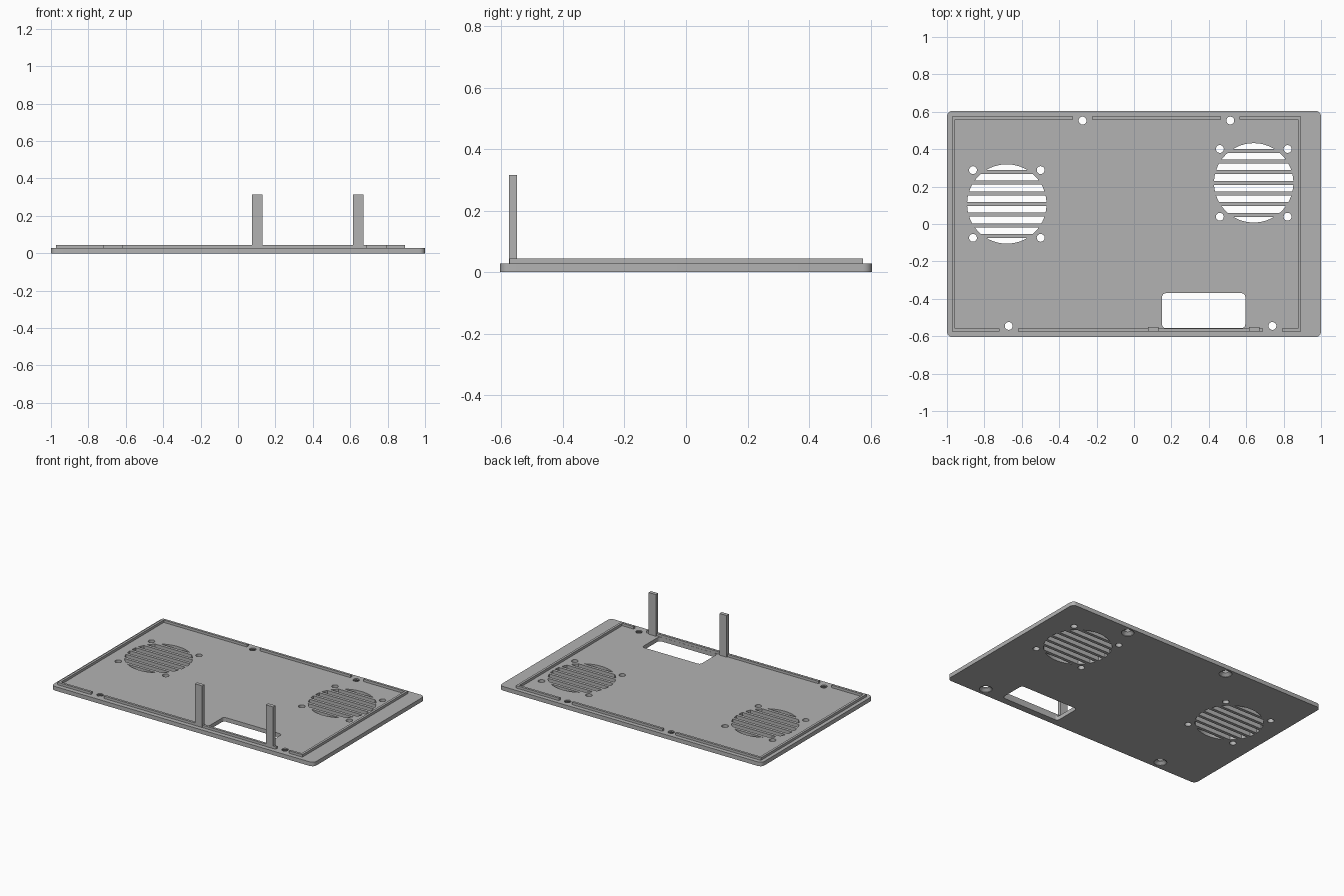
import bpy, bmesh
from math import sin, cos, pi, asin, sqrt

if "Cube" in bpy.data.objects:
    bpy.data.objects.remove(bpy.data.objects["Cube"])

PLATE_Z, LIP_Z, POST_Z = 0.028, 0.045, 0.315

grey = bpy.data.materials.new("plain grey")
grey.use_nodes = True
grey.diffuse_color = (0.45, 0.45, 0.45, 1)
grey.node_tree.nodes["Principled BSDF"].inputs["Base Color"].default_value = (0.45, 0.45, 0.45, 1)


def loft(bm, rings):
    """Solid through a stack of (outline, z) rings, listed from bottom to top."""
    loops = [[bm.verts.new((x, y, z)) for x, y in pts] for pts, z in rings]
    n = len(loops[0])
    bm.faces.new(loops[0][::-1])
    bm.faces.new(loops[-1])
    for low, high in zip(loops, loops[1:]):
        for i in range(n):
            j = (i + 1) % n
            bm.faces.new((low[i], low[j], high[j], high[i]))


def circle(cx, cy, r, n=32):
    return [(cx + r * cos(2 * pi * i / n), cy + r * sin(2 * pi * i / n)) for i in range(n)]


def rounded_rect(x0, x1, y0, y1, r, n=6):
    corners = ((x1 - r, y1 - r), (x0 + r, y1 - r), (x0 + r, y0 + r), (x1 - r, y0 + r))
    return [(cx + r * cos(pi / 2 * (q + i / n)), cy + r * sin(pi / 2 * (q + i / n)))
            for q, (cx, cy) in enumerate(corners) for i in range(n + 1)]


def slot(cx, cy, r, low, high, n=8):
    """Slice of a disc between two heights, with curved ends."""
    a, b = asin(max(low / r, -0.999)), asin(min(high / r, 0.999))
    arc = [a + (b - a) * i / n for i in range(n + 1)]
    return ([(cx + r * cos(t), cy + r * sin(t)) for t in arc] +
            [(cx - r * cos(t), cy + r * sin(t)) for t in reversed(arc)])


def finish(name, bm):
    mesh = bpy.data.meshes.new(name)
    bm.to_mesh(mesh)
    bm.free()
    mesh.materials.append(grey)
    obj = bpy.data.objects.new(name, mesh)
    bpy.context.collection.objects.link(obj)
    return obj


def box(bm, x0, x1, y0, y1, z0, z1):
    pts = [(x0, y0), (x1, y0), (x1, y1), (x0, y1)]
    loft(bm, [(pts, z0), (pts, z1)])


# Base plate
bm = bmesh.new()
outline = rounded_rect(-1, 1, -0.605, 0.605, 0.03)
loft(bm, [(outline, 0), (outline, PLATE_Z)])
plate = finish("base_plate", bm)

# Cutter for every opening in the plate
bm = bmesh.new()
BELOW, ABOVE = -0.01, PLATE_Z + 0.01


def cut(pts):
    loft(bm, [(pts, BELOW), (pts, ABOVE)])


# Connector window
cut(rounded_rect(0.15, 0.595, -0.557, -0.37, 0.02))

# Fan grilles with slats and four mounting holes each
R, PITCH, SLAT = 0.212, 0.057, 0.021
for cx, cy in ((-0.68, 0.107), (0.64, 0.22)):
    for k in range(-4, 4):
        low = -R if k == -4 else k * PITCH + SLAT / 2
        high = R if k == 3 else (k + 1) * PITCH - SLAT / 2
        cut(slot(cx, cy, R, low, high))
    for sx in (-1, 1):
        for sy in (-1, 1):
            cut(circle(cx + sx * 0.181, cy + sy * 0.181, 0.021))

# Screw holes, countersunk from underneath
FRONT_SCREWS, BACK_SCREWS = (-0.67, 0.74), (-0.275, 0.515)
for xs, y in ((FRONT_SCREWS, -0.545), (BACK_SCREWS, 0.553)):
    for x in xs:
        wide, narrow = circle(x, y, 0.04), circle(x, y, 0.021)
        loft(bm, [(wide, BELOW), (wide, 0.003), (narrow, 0.02), (narrow, ABOVE)])
cutter = finish("opening_cutter", bm)
cutter.hide_render = True

mod = plate.modifiers.new("openings", "BOOLEAN")
mod.operation, mod.solver, mod.object = "DIFFERENCE", "EXACT", cutter
bpy.ops.object.select_all(action="DESELECT")
bpy.context.view_layer.objects.active = plate
plate.select_set(True)
bpy.ops.object.modifier_apply(modifier=mod.name)
bpy.data.objects.remove(cutter)
bpy.ops.object.shade_smooth_by_angle(angle=0.5)

# Locating lip, broken beside the screws
X0, X1, Y0, Y1, T, GAP = -0.974, 0.893, -0.574, 0.576, 0.016, 0.05
bm = bmesh.new()
for x in (X0, X1 - T):
    box(bm, x, x + T, Y0 + T, Y1 - T, PLATE_Z, LIP_Z)
for xs, y in ((FRONT_SCREWS, Y0), (BACK_SCREWS, Y1 - T)):
    a, b = xs
    for start, end in ((X0, a - GAP), (a + GAP, b - GAP), (b + GAP, X1)):
        box(bm, start, end, y, y + T, PLATE_Z, LIP_Z)
finish("locating_lip", bm)

# Upright posts either side of the window
for name, x in (("right_post", 0.075), ("left_post", 0.615)):
    bm = bmesh.new()
    box(bm, x, x + 0.055, -0.575, -0.55, PLATE_Z, POST_Z)
    finish(name, bm)
